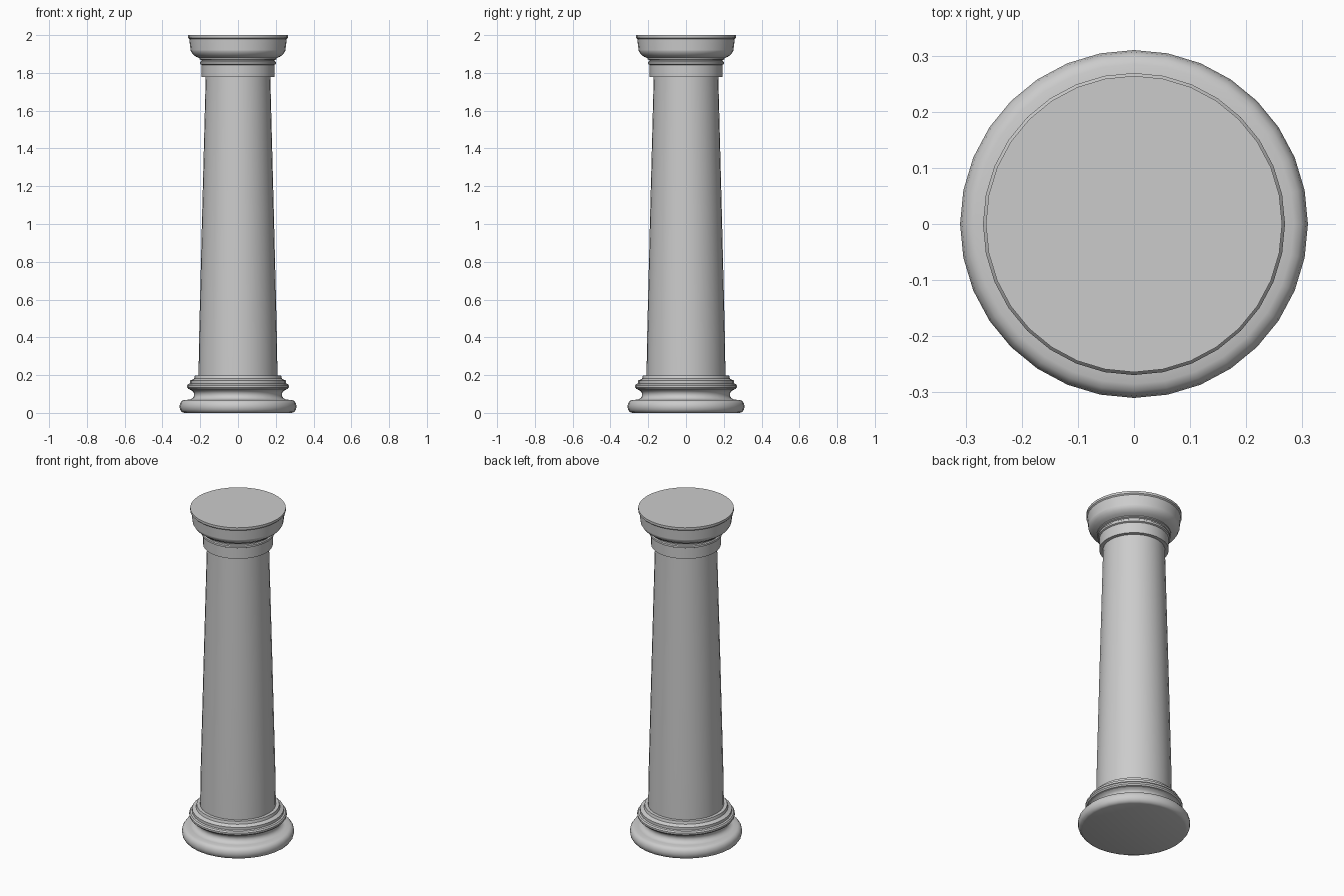
import bpy, bmesh
from math import sin, cos, pi

if "Cube" in bpy.data.objects:
    bpy.data.objects.remove(bpy.data.objects["Cube"])

SIDES = 32


def arc(r, z, rr, rz, a0, a1, n):
    """Profile points on an elliptical arc, angles in degrees."""
    return [(r + rr * cos((a0 + (a1 - a0) * i / n) * pi / 180),
             z + rz * sin((a0 + (a1 - a0) * i / n) * pi / 180)) for i in range(n + 1)]


def lathe(name, profile):
    """Revolve a (radius, z) profile around z and cap both ends."""
    bm = bmesh.new()
    rings = [[bm.verts.new((r * cos(2 * pi * k / SIDES), r * sin(2 * pi * k / SIDES), z))
              for k in range(SIDES)] for r, z in profile]
    for a, b in zip(rings, rings[1:]):
        for k in range(SIDES):
            j = (k + 1) % SIDES
            bm.faces.new((a[k], a[j], b[j], b[k]))
    bm.faces.new(rings[0][::-1])
    bm.faces.new(rings[-1])
    mesh = bpy.data.meshes.new(name)
    bm.to_mesh(mesh)
    bm.free()
    ob = bpy.data.objects.new(name, mesh)
    bpy.context.collection.objects.link(ob)
    bpy.ops.object.select_all(action='DESELECT')
    ob.select_set(True)
    bpy.context.view_layer.objects.active = ob
    bpy.ops.object.shade_smooth_by_angle(angle=0.6)


# Base: large torus, scotia, small torus, fillets
lathe("column_base",
      arc(0.285, 0.034, 0.025, 0.034, -90, 90, 6)
      + [(0.262, 0.07)]
      + arc(0.262, 0.097, 0.03, 0.027, 255, 105, 5)
      + [(0.25, 0.124)]
      + arc(0.253, 0.14, 0.017, 0.016, -90, 90, 5)
      + [(0.253, 0.172), (0.243, 0.175), (0.232, 0.182), (0.228, 0.198)])

# Shaft: tapering upwards
lathe("shaft", [(0.209, 0.19), (0.206, 0.4), (0.19, 1.05), (0.171, 1.78)])

# Capital: collar, neck rings, echinus, abacus
lathe("capital",
      [(0.192, 1.777), (0.192, 1.842), (0.2, 1.846), (0.2, 1.858),
       (0.194, 1.862), (0.194, 1.868), (0.204, 1.872), (0.204, 1.878),
       (0.223, 1.886), (0.241, 1.9), (0.251, 1.918),
       (0.251, 1.92), (0.258, 1.975), (0.258, 1.98), (0.264, 1.986), (0.264, 2.0)])
